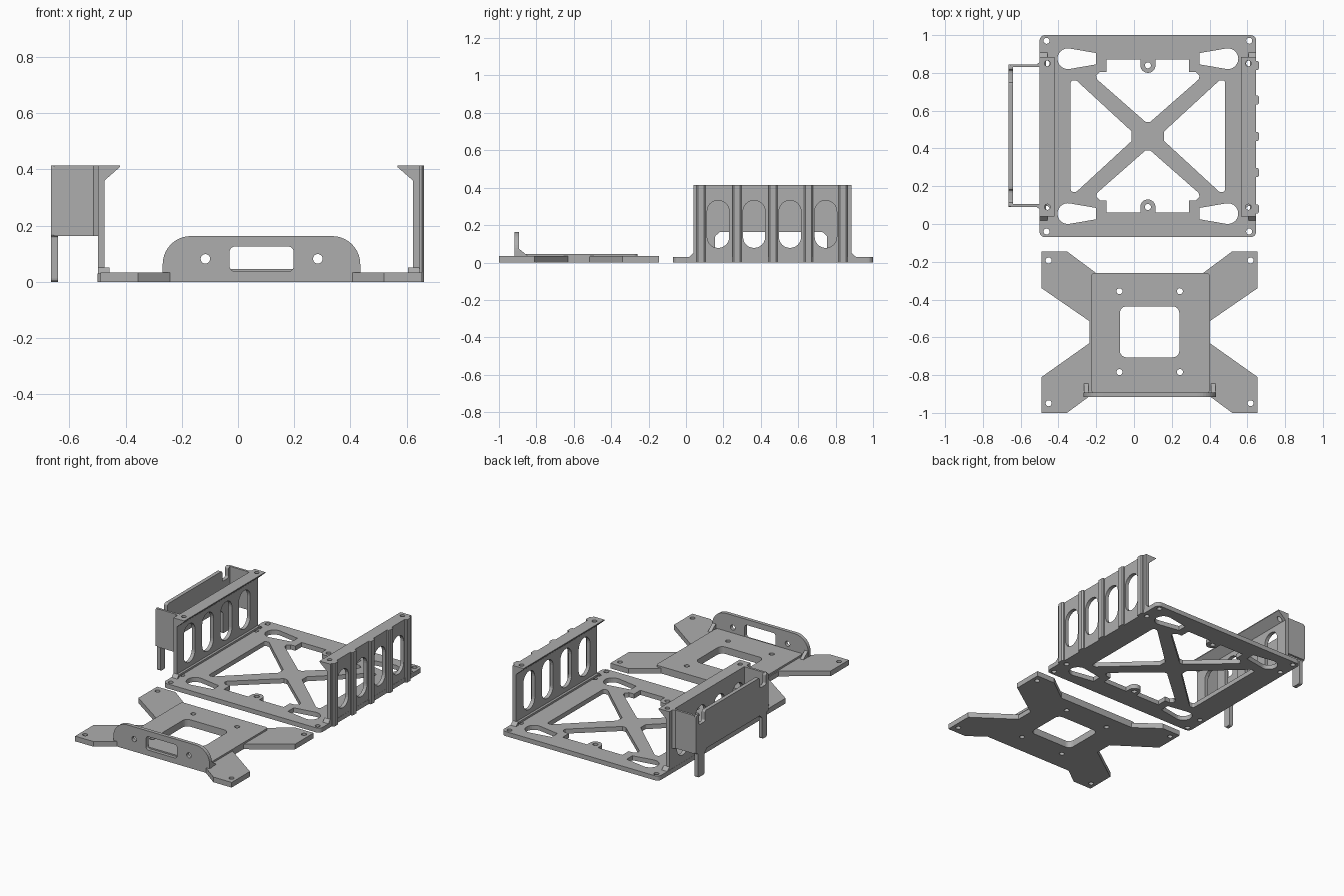
import bpy, bmesh, math
from mathutils import Vector

if "Cube" in bpy.data.objects:
    bpy.data.objects.remove(bpy.data.objects["Cube"])

grey = bpy.data.materials.new("plain_grey")
grey.diffuse_color = (0.42, 0.42, 0.42, 1)
grey.use_nodes = True
grey.node_tree.nodes["Principled BSDF"].inputs["Base Color"].default_value = grey.diffuse_color

CX, CY = 0.0735, 0.465      # mirror lines of the open frame


def circle(x, y, r, n=20, a0=0.0, a1=math.tau):
    m = n if a1 - a0 >= math.tau else n + 1
    return [(x + r * math.cos(a0 + (a1 - a0) * i / n),
             y + r * math.sin(a0 + (a1 - a0) * i / n)) for i in range(m)]


def rounded(pts, r, steps=6):
    """Replace every corner of a polygon by a circular arc."""
    out = []
    for i, p in enumerate(pts):
        p = Vector(p)
        a, b = Vector(pts[i - 1]) - p, Vector(pts[(i + 1) % len(pts)]) - p
        half = a.angle(b) / 2
        d = min(r / math.tan(half), a.length * 0.495, b.length * 0.495)
        s, e, w = p + a.normalized() * d, p + b.normalized() * d, math.sin(half)
        for k in range(steps + 1):
            t = k / steps
            c0, c1, c2 = (1 - t) ** 2, 2 * w * t * (1 - t), t * t
            out.append(tuple((s * c0 + p * c1 + e * c2) / (c0 + c1 + c2)))
    return out


def rect(x0, y0, x1, y1, r=0.0):
    pts = [(x0, y0), (x1, y0), (x1, y1), (x0, y1)]
    return rounded(pts, r) if r else pts


def mirror_x(pts):
    return [(2 * CX - x, y) for x, y in pts]


def mirror_y(pts):
    return [(x, 2 * CY - y) for x, y in pts]


def prism(name, loops, plane, lo, hi):
    """Fill outline loops (inner ones become holes) and extrude lo..hi."""
    cu = bpy.data.curves.new(name, 'CURVE')
    cu.dimensions, cu.fill_mode, cu.extrude = '2D', 'BOTH', (hi - lo) / 2
    for pts in loops:
        sp = cu.splines.new('POLY')
        sp.points.add(len(pts) - 1)
        for q, (u, v) in zip(sp.points, pts):
            q.co = (u, v, 0, 1)
        sp.use_cyclic_u = True
    tmp = bpy.data.objects.new(name + "_curve", cu)
    bpy.context.collection.objects.link(tmp)
    dg = bpy.context.evaluated_depsgraph_get()
    me = bpy.data.meshes.new_from_object(tmp.evaluated_get(dg))
    bpy.data.objects.remove(tmp)
    mid = (lo + hi) / 2
    for v in me.vertices:
        a, b, c = v.co.x, v.co.y, v.co.z + mid
        v.co = {'xy': (a, b, c), 'yz': (c, a, b), 'xz': (a, c, b)}[plane]
    bm = bmesh.new()
    bm.from_mesh(me)
    bmesh.ops.remove_doubles(bm, verts=bm.verts, dist=1e-5)
    bmesh.ops.recalc_face_normals(bm, faces=bm.faces)
    for f in bm.faces:
        f.smooth = False
    bm.to_mesh(me)
    bm.free()
    me.materials.clear()
    me.materials.append(grey)
    ob = bpy.data.objects.new(name, me)
    bpy.context.collection.objects.link(ob)
    return ob


# ---- open frame with diagonal braces
side = rounded([(-0.335, 0.17), (-0.335, 0.76), (-0.305, 0.76), (-0.012, 0.49),
                (-0.012, 0.44), (-0.305, 0.17)], 0.012, 3)
half = [(CX - 0.012, 0.54), (-0.2, 0.785), (-0.18, 0.805), (-0.145, 0.805),
        (-0.145, 0.87), (CX - 0.04, 0.87)]
half[1:1] = [(-0.195, 0.765)]
boss = circle(CX, 0.84, 0.04, 12, math.pi, math.tau)
end = half + boss + mirror_x(half)[::-1]
drop = [(-0.2, 0.845), (-0.2, 0.905)] + circle(-0.35, 0.875, 0.055, 14, math.pi * 0.44, math.pi * 1.56)
loops = [rect(-0.5, -0.07, 0.647, 1.0, 0.03), side, mirror_x(side), end, mirror_y(end)]
loops += [drop, mirror_x(drop), mirror_y(drop), mirror_y(mirror_x(drop))]
for y in (0.97, 0.85):
    h = circle(-0.463, y, 0.016)
    loops += [h, mirror_x(h), mirror_y(h), mirror_y(mirror_x(h))]
h = circle(CX, 0.84, 0.016)
loops += [h, mirror_y(h)]
prism("brace_frame", loops, 'xy', 0, 0.03)

# ---- slotted side walls with top flange, foot fillet and end gussets
slots = [rect(y - 0.059, 0.078, y + 0.059, 0.332, 0.0585) for y in (0.172, 0.364, 0.556, 0.747)]
flange = [(-0.476, 0.36), (-0.42, 0.409), (-0.42, 0.415), (-0.476, 0.415)]
foot = [(-0.476, 0.029), (-0.467, 0.029), (-0.467, 0.042), (-0.476, 0.05)]
for tag, flip in (("left", False), ("right", True)):
    fx = mirror_x if flip else (lambda p: p)
    xs = sorted(x for x, _ in fx([(-0.499, 0), (-0.475, 0)]))
    prism(tag + "_wall", [rect(0.04, 0.02, 0.885, 0.415)] + slots, 'yz', *xs)
    prism(tag + "_wall_foot", [fx(foot)], 'xz', 0.04, 0.885)
    fl = prism(tag + "_wall_flange", [fx(flange)], 'xz', 0.04, 0.885)
    cut = prism(tag + "_flange_cutter", [fx(circle(-0.4585, y, 0.015)) for y in (0.09, 0.85)],
                'xy', 0.3, 0.5)
    cut.hide_render = True
    cut.hide_viewport = True
    mod = fl.modifiers.new("screw_holes", 'BOOLEAN')
    mod.object, mod.operation, mod.solver = cut, 'DIFFERENCE', 'EXACT'
    gx = sorted(x for x, _ in fx([(-0.499, 0), (-0.458, 0)]))
    for k, g in enumerate(([(0.041, 0.029), (0.041, 0.052), (0.018, 0.029)],
                           [(0.884, 0.029), (0.884, 0.052), (0.91, 0.029)])):
        prism(f"{tag}_wall_gusset_{k}", [g], 'yz', *gx)

# ribs on the outside of the right wall
for k, y in enumerate((0.08, 0.272, 0.464, 0.656, 0.84)):
    rib = [(0.64, y - 0.024), (0.655, y - 0.024), (0.662, y - 0.016),
           (0.662, y + 0.016), (0.655, y + 0.024), (0.64, y + 0.024)]
    prism(f"right_wall_rib_{k}", [rib], 'xy', 0.0, 0.415)

# ---- open-bottomed holder on the left wall: outer plate with legs and notches
n0, n1, nz = 0.115, 0.18, 0.345
outer = [(0.09, 0.163), (0.105, 0.163), (0.105, 0.0), (0.155, 0.0), (0.155, 0.14), (0.18, 0.163),
         (0.73, 0.163), (0.755, 0.14), (0.755, 0.0), (0.825, 0.0), (0.825, 0.163), (0.845, 0.163),
         (0.845, 0.415), (0.815, 0.415), (0.815, nz), (0.75, nz), (0.75, 0.415),
         (n1, 0.415), (n1, nz), (n0, nz), (n0, 0.415), (0.09, 0.415)]
prism("holder_outer_plate", [rounded(outer, 0.012, 3)], 'yz', -0.665, -0.64)
arm = [(-0.655, 0.09), (-0.515, 0.09), (-0.498, 0.077), (-0.498, 0.105), (-0.655, 0.105)]
prism("holder_front_end", [arm], 'xy', 0.163, 0.415)
prism("holder_back_end", [[(x, 0.935 - y) for x, y in arm]], 'xy', 0.163, 0.415)

# ---- cross-shaped mounting plate
screws = [circle(x, y, 0.016) for x in (-0.077, 0.243) for y in (-0.356, -0.784)]
window = rect(-0.075, -0.706, 0.24, -0.436, 0.035)
left = [(-0.2, -0.26), (-0.355, -0.145), (-0.489, -0.145), (-0.489, -0.34), (-0.235, -0.515),
        (-0.235, -0.63), (-0.489, -0.81), (-0.489, -1.0), (-0.355, -1.0), (-0.24, -0.915)]
mx = 0.0825
outline = left + [(2 * mx - x, y) for x, y in left][::-1]
arm_holes = [circle(x, y, 0.016) for x in (-0.452, 0.617) for y in (-0.193, -0.949)]
prism("mount_cross_plate", [outline, window] + screws + arm_holes, 'xy', 0, 0.034)
prism("mount_raised_centre", [rect(-0.228, -0.895, 0.403, -0.26, 0.02), window] + screws,
      'xy', 0.03, 0.046)

# upright front panel with window and screw holes
panel = [(-0.268, 0.0), (0.435, 0.0)] + circle(0.335, 0.063, 0.1, 10, 0, math.pi / 2) \
    + circle(-0.168, 0.063, 0.1, 10, math.pi / 2, math.pi)
prism("mount_front_panel", [panel, rect(-0.03, 0.037, 0.198, 0.126, 0.02),
                            circle(-0.116, 0.082, 0.017), circle(0.284, 0.082, 0.017)],
      'xz', -0.917, -0.893)

# gussets and fillet behind the panel
for k, x in enumerate((-0.265, 0.408)):
    prism(f"mount_gusset_{k}", [[(-0.895, 0.0), (-0.845, 0.0), (-0.845, 0.035), (-0.895, 0.075)]],
          'yz', x, x + 0.024)
